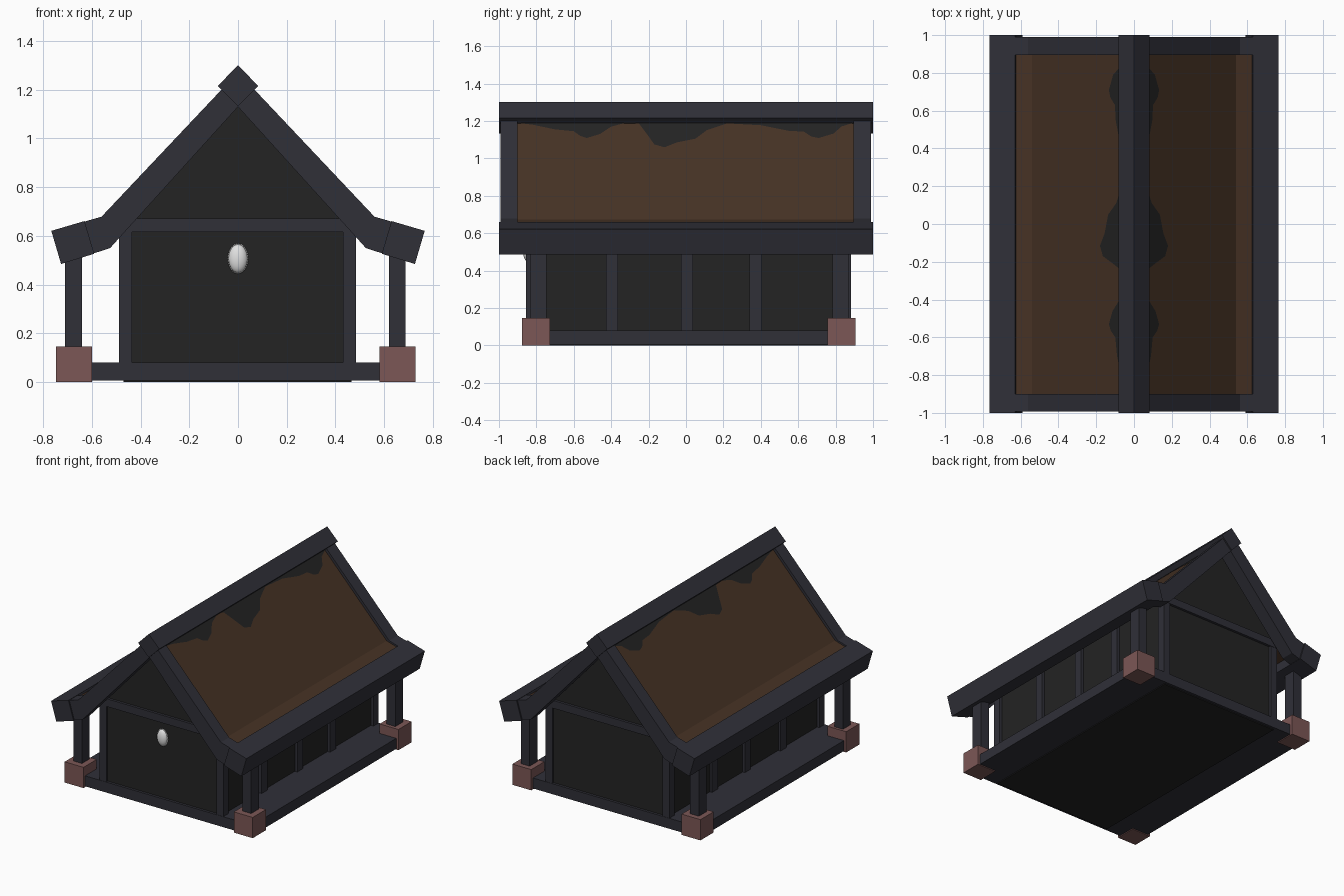
import bpy, bmesh, math
from mathutils import Matrix

if "Cube" in bpy.data.objects:
    bpy.data.objects.remove(bpy.data.objects["Cube"])


def material(name, rgb):
    m = bpy.data.materials.new(name)
    m.diffuse_color = (*rgb, 1)
    m.use_nodes = True
    m.node_tree.nodes["Principled BSDF"].inputs["Base Color"].default_value = m.diffuse_color
    return m


TIMBER = material("dark timber", (0.029, 0.029, 0.039))
WALL = material("charcoal plaster", (0.017, 0.017, 0.017))
ROOF = material("brown roofing", (0.062, 0.032, 0.018))
STONE = material("red stone", (0.2, 0.095, 0.092))
PEARL = material("pale disc", (0.75, 0.75, 0.75))


def finish(name, bm, mat):
    bmesh.ops.recalc_face_normals(bm, faces=bm.faces)
    me = bpy.data.meshes.new(name)
    bm.to_mesh(me)
    bm.free()
    me.materials.append(mat)
    ob = bpy.data.objects.new(name, me)
    bpy.context.collection.objects.link(ob)
    return ob


def box(name, x, y, z, mat):
    """Box from (min, max) pairs."""
    bm = bmesh.new()
    bmesh.ops.create_cube(bm, size=1)
    for v in bm.verts:
        v.co = [r[0] if c < 0 else r[1] for c, r in zip(v.co, (x, y, z))]
    return finish(name, bm, mat)


def extrude(name, profile, y0, y1, mat):
    """Extrude an x-z profile along y."""
    bm = bmesh.new()
    a = [bm.verts.new((x, y0, z)) for x, z in profile]
    b = [bm.verts.new((x, y1, z)) for x, z in profile]
    bm.faces.new(a)
    bm.faces.new(b[::-1])
    n = len(a)
    for i in range(n):
        j = (i + 1) % n
        bm.faces.new((a[i], b[i], b[j], a[j]))
    return finish(name, bm, mat)


def mirrored(half_outer, half_inner):
    """Closed symmetric chevron from right-hand outer and inner lines (apex first)."""
    flip = lambda pts: [(-x, z) for x, z in pts[1:]]
    return (flip(half_outer)[::-1] + half_outer +
            half_inner[::-1] + flip(half_inner))


FRONT, BACK = -0.858, 0.885

# Platform and walled core
box("platform", (-0.73, 0.712), (FRONT, BACK), (0.006, 0.08), TIMBER)
extrude("wall_core", [(-0.47, 0), (0.465, 0), (0.465, 0.7), (0, 1.18), (-0.47, 0.7)],
        FRONT + 0.018, BACK - 0.018, WALL)

# Wall framing: corner posts, gable beams, side studs
for x in ((-0.488, -0.434), (0.431, 0.485)):
    for y in ((FRONT + 0.002, FRONT + 0.06), (BACK - 0.06, BACK - 0.002)):
        box("corner_post", x, y, (0.07, 0.66), TIMBER)
for y in ((FRONT, FRONT + 0.05), (BACK - 0.05, BACK)):
    box("gable_beam", (-0.488, 0.485), y, (0.617, 0.672), TIMBER)
for c in (-0.395, 0.005, 0.372):
    for x in ((-0.488, -0.44), (0.44, 0.485)):
        box("side_stud", x, (c - 0.032, c + 0.032), (0.07, 0.66), TIMBER)

# Porch posts on stone footings
for cx in (-0.673, 0.655):
    for cy in (-0.802, 0.831):
        box("stone_footing", (cx - 0.074, cx + 0.074), (cy - 0.074, cy + 0.074), (0, 0.147), STONE)
        px, py = cx - 0.002, cy + 0.012 if cy < 0 else cy - 0.006
        box("porch_post", (px - 0.034, px + 0.034), (py - 0.043, py + 0.043), (0.14, 0.59), TIMBER)

# Roof covering, flared at the eaves
SLOPE, PEAK = 1.06, 1.245
extrude("roof_covering",
        mirrored([(0, PEAK), (0.54, 0.673), (0.66, 0.637)],
                 [(0, PEAK - 0.04), (0.53, 0.64), (0.65, 0.605)]),
        -0.95, 0.95, ROOF)

# Gable rafters
rafter = mirrored([(0, 1.272), (0.56, 0.679), (0.75, 0.624)],
                  [(0, 1.13), (0.525, 0.55), (0.715, 0.489)])
for y in ((-0.992, -0.9), (0.895, 0.99)):
    extrude("gable_rafter", rafter, *y, TIMBER)

# Eave beams and ridge beam
for s in (-1, 1):
    extrude("eave_beam", [(s * x, z) for x, z in
                          ((0.63, 0.661), (0.766, 0.621), (0.726, 0.485), (0.59, 0.527))],
            -1, 1, TIMBER)
extrude("ridge_beam", [(0, 1.3), (0.083, 1.216), (0, 1.133), (-0.083, 1.216)], -1, 1, TIMBER)

# Dark drips running down from the ridge: (y, lower edge height)
drips = [(-0.9, 1.185), (-0.82, 1.175), (-0.7, 1.15), (-0.6, 1.14), (-0.565, 1.115),
         (-0.53, 1.104), (-0.46, 1.125), (-0.4, 1.165), (-0.31, 1.188), (-0.25, 1.18),
         (-0.205, 1.12), (-0.17, 1.07), (-0.115, 1.054), (-0.05, 1.08), (0.05, 1.1),
         (0.11, 1.145), (0.22, 1.182), (0.4, 1.172), (0.55, 1.142), (0.63, 1.138),
         (0.67, 1.112), (0.71, 1.104), (0.79, 1.128), (0.83, 1.165), (0.895, 1.185)]
for s in (-1, 1):
    bm = bmesh.new()
    rows = []
    for y, z in drips:
        rows.append([bm.verts.new((s * x, y, PEAK + 0.005 - SLOPE * x))
                     for x in (0.03, (PEAK - z) / SLOPE)])
    for (a, b), (c, d) in zip(rows, rows[1:]):
        bm.faces.new((a, b, d, c) if s < 0 else (c, d, b, a))
    ob = finish("roof_drips", bm, WALL)
    if ob.data.polygons[0].normal.z < 0:
        ob.data.flip_normals()

# Oval disc over the front wall with a beaded rim
bm = bmesh.new()
bmesh.ops.create_uvsphere(bm, u_segments=32, v_segments=16, radius=1,
                          matrix=Matrix.Translation((0, FRONT + 0.012, 0.507)) @
                          Matrix.Diagonal((0.039, 0.026, 0.058, 1)))
for i in range(36):
    t = math.tau * i / 36
    bmesh.ops.create_icosphere(bm, subdivisions=1, radius=0.005, matrix=Matrix.Translation(
        (0.039 * math.cos(t), FRONT + 0.013, 0.507 + 0.058 * math.sin(t))))
disc = finish("oval_disc", bm, PEARL)
for p in disc.data.polygons:
    p.use_smooth = True
